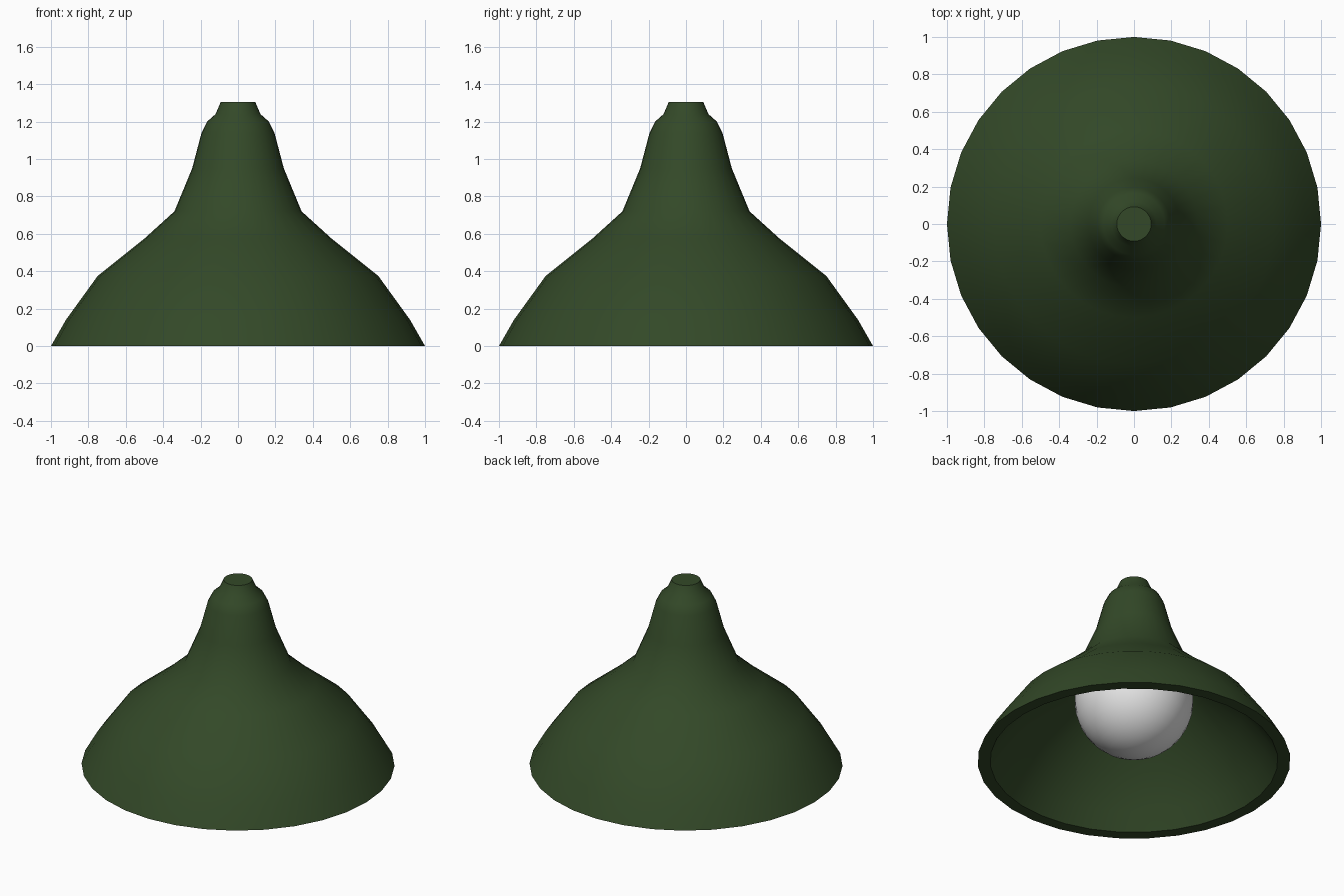
import bpy, bmesh, math

if "Cube" in bpy.data.objects:
    bpy.data.objects.remove(bpy.data.objects["Cube"])

SIDES = 32


def material(name, rgb):
    m = bpy.data.materials.new(name)
    m.diffuse_color = (*rgb, 1.0)
    m.use_nodes = True
    m.node_tree.nodes["Principled BSDF"].inputs["Base Color"].default_value = m.diffuse_color
    return m


def finish(obj, mat, angle):
    obj.data.materials.append(mat)
    bpy.ops.object.select_all(action='DESELECT')
    obj.select_set(True)
    bpy.context.view_layer.objects.active = obj
    bpy.ops.object.shade_smooth_by_angle(angle=math.radians(angle))


def lathe(name, profile):
    """Revolve (radius, z) points around z; radius 0 makes a closed tip."""
    bm = bmesh.new()
    rings = []
    for r, z in profile:
        if r == 0:
            rings.append([bm.verts.new((0, 0, z))] * SIDES)
        else:
            rings.append([bm.verts.new((r * math.cos(2 * math.pi * i / SIDES),
                                        r * math.sin(2 * math.pi * i / SIDES), z))
                          for i in range(SIDES)])
    for a, b in zip(rings, rings[1:]):
        for i in range(SIDES):
            j = (i + 1) % SIDES
            bm.faces.new(list(dict.fromkeys((a[i], a[j], b[j], b[i]))))
    bmesh.ops.recalc_face_normals(bm, faces=bm.faces)
    mesh = bpy.data.meshes.new(name)
    bm.to_mesh(mesh)
    bm.free()
    obj = bpy.data.objects.new(name, mesh)
    bpy.context.collection.objects.link(obj)
    return obj


green = material("dark green enamel", (0.033, 0.066, 0.021))
white = material("bulb white", (0.8, 0.8, 0.8))

# Bell shade: inner skin from the ceiling down, flat rim, outer skin up to the cap
inner = [(0, 1.17), (0.12, 1.14), (0.175, 0.94), (0.275, 0.67),
         (0.45, 0.51), (0.69, 0.325), (0.845, 0.11), (0.92, 0)]
outer = [(1.0, 0), (0.92, 0.14), (0.75, 0.375), (0.50, 0.575), (0.34, 0.72),
         (0.245, 0.95), (0.195, 1.14), (0.165, 1.20), (0.12, 1.24),
         (0.092, 1.305), (0, 1.305)]
finish(lathe("lamp_shade", inner + outer), green, 40)

# Round bulb tucked under the neck
bpy.ops.mesh.primitive_uv_sphere_add(segments=32, ring_count=16, radius=0.38,
                                     location=(0, 0, 0.44))
bulb = bpy.context.object
bulb.name = "light_bulb"
finish(bulb, white, 60)
